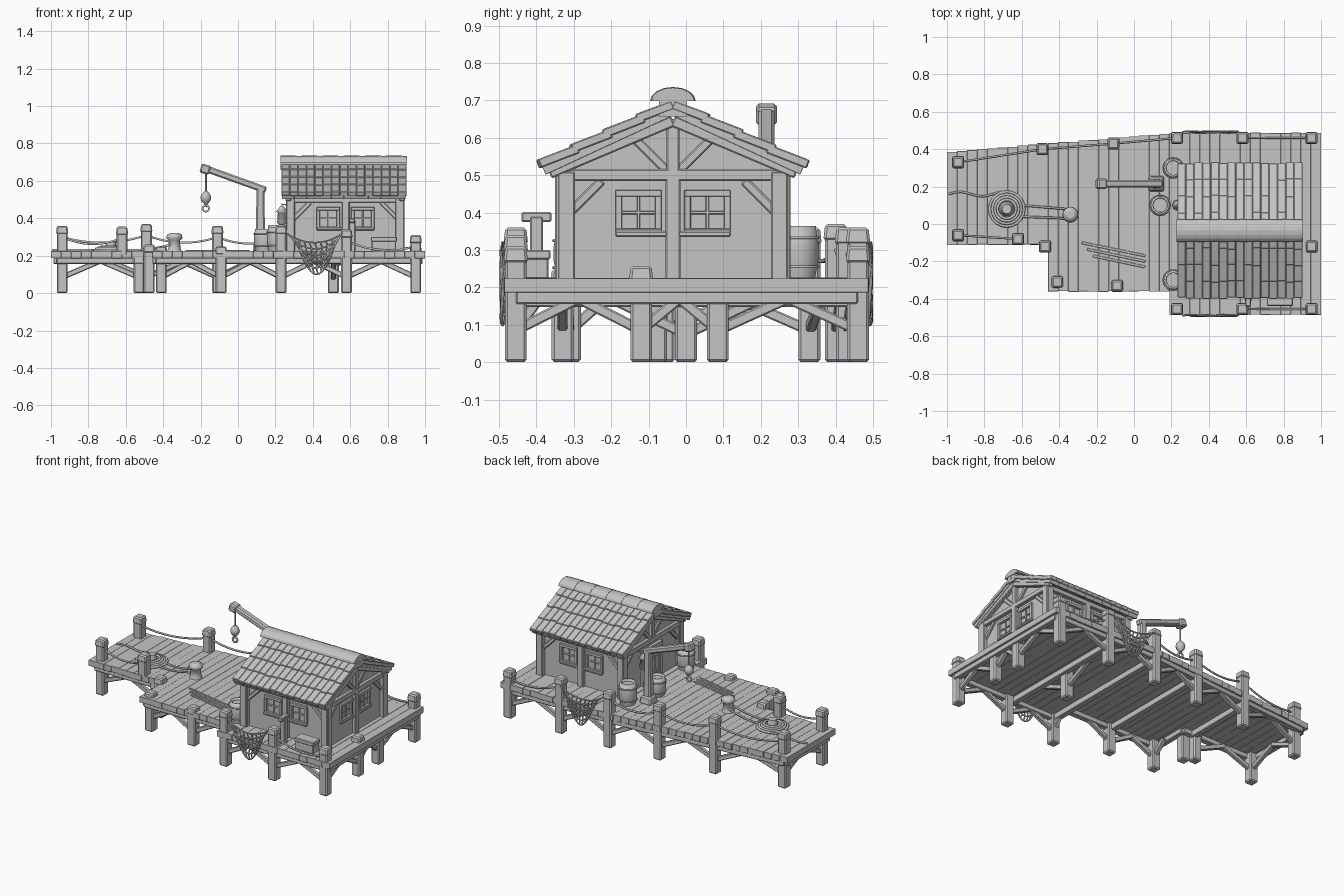
import bpy, bmesh, math, random
from mathutils import Vector, Matrix

random.seed(4)
if "Cube" in bpy.data.objects:
    bpy.data.objects.remove(bpy.data.objects["Cube"])

GREY = (0.56, 0.56, 0.56, 1)
mat = bpy.data.materials.new("weathered grey")
mat.use_nodes = True
mat.diffuse_color = GREY
mat.node_tree.nodes["Principled BSDF"].inputs["Base Color"].default_value = GREY


def finish(bm, name, bevel=0.004):
    me = bpy.data.meshes.new(name)
    bm.to_mesh(me)
    bm.free()
    ob = bpy.data.objects.new(name, me)
    bpy.context.collection.objects.link(ob)
    me.materials.append(mat)
    if bevel:
        m = ob.modifiers.new("soft edges", "BEVEL")
        m.width, m.segments, m.limit_method = bevel, 1, "ANGLE"
    return ob


def beam(bm, a, b, w, h, taper=1.0):
    """Square timber from a to b, w wide and h high."""
    a, b = Vector(a), Vector(b)
    d = (b - a).normalized()
    ref = Vector((0, 1, 0)) if abs(d.z) > 0.95 else Vector((0, 0, 1))
    side = ref.cross(d).normalized()
    up = d.cross(side)
    rot = Matrix((side, up, d)).transposed().to_4x4()
    mtx = Matrix.Translation((a + b) / 2) @ rot @ Matrix.Diagonal((w, h, (b - a).length, 1))
    vs = bmesh.ops.create_cube(bm, size=1)["verts"]
    for v in vs:
        if v.co.z > 0:
            v.co.x *= taper
            v.co.y *= taper
    bmesh.ops.transform(bm, matrix=mtx, verts=vs)


def lathe(name, profile, loc, n=14):
    """Turned part from (radius, height) pairs."""
    bm = bmesh.new()
    rings = [[bm.verts.new((r * math.cos(t * math.tau / n) + loc[0],
                            r * math.sin(t * math.tau / n) + loc[1], z + loc[2]))
              for t in range(n)] for r, z in profile]
    for lo, hi in zip(rings, rings[1:]):
        for i in range(n):
            bm.faces.new((lo[i], lo[(i + 1) % n], hi[(i + 1) % n], hi[i]))
    bm.faces.new(rings[0][::-1])
    bm.faces.new(rings[-1])
    ob = finish(bm, name, 0)
    for p in ob.data.polygons:
        p.use_smooth = len(p.vertices) == 4


def rope(name, paths, r=0.006, closed=False):
    cu = bpy.data.curves.new(name, "CURVE")
    cu.dimensions, cu.bevel_depth, cu.bevel_resolution = "3D", r, 1
    for pts in paths:
        sp = cu.splines.new("POLY")
        sp.points.add(len(pts) - 1)
        for p, q in zip(sp.points, pts):
            p.co = (*q, 1)
        sp.use_cyclic_u = closed
    cu.materials.append(mat)
    bpy.context.collection.objects.link(bpy.data.objects.new(name, cu))


def circle(c, r, n=20, axis="z"):
    out = []
    for i in range(n):
        u, v = r * math.cos(i * math.tau / n), r * math.sin(i * math.tau / n)
        out.append(Vector(c) + Vector((u, v, 0) if axis == "z" else (u, 0, v)))
    return out


def sag(a, b, depth, n=12):
    a, b = Vector(a), Vector(b)
    return [a.lerp(b, i / n) - Vector((0, 0, depth * 4 * i / n * (1 - i / n))) for i in range(n + 1)]


# Deck boards following the stepped outline
def y_back(x):
    return 0.385 + 0.1 * (x + 1) / 1.2 if x < 0.2 else 0.488


def y_front(x):
    return -0.11 if x < -0.46 else -0.36 if x < 0.19 else -0.485


bm = bmesh.new()
count = 37
step = 2 / count
for i in range(count):
    x = -1 + (i + 0.5) * step
    z = 0.206 + random.uniform(-0.001, 0.001)
    e = random.uniform(-0.003, 0.002)
    beam(bm, (x, y_front(x) + e, z), (x, y_back(x) + e, z), step, 0.038)
finish(bm, "deck_boards", 0.001)

# Edge and cross beams below the boards
edge = [(-0.97, 0.36), (-0.97, -0.08), (-0.44, -0.08), (-0.44, -0.33), (0.22, -0.33),
        (0.22, -0.455), (0.97, -0.455), (0.97, 0.46), (0.2, 0.46)]
bm = bmesh.new()
for p, q in zip(edge, edge[1:] + edge[:1]):
    beam(bm, (*p, 0.173), (*q, 0.173), 0.035, 0.034)
for x in (-0.51, -0.1, 0.23, 0.54):
    beam(bm, (x, y_front(x) + 0.03, 0.168), (x, y_back(x) - 0.03, 0.168), 0.035, 0.04)
finish(bm, "under_beams")

# Posts, as x, y and top height, in order round the deck
posts = [(-0.94, 0.33, 0.36), (-0.49, 0.40, 0.37), (-0.11, 0.43, 0.36), (0.23, 0.46, 0.36),
         (0.58, 0.46, 0.36), (0.95, 0.46, 0.31), (0.95, 0.085, 0.2), (0.95, -0.12, 0.257),
         (0.95, -0.455, 0.31), (0.58, -0.455, 0.34), (0.23, -0.455, 0.36), (-0.09, -0.33, 0.25),
         (-0.41, -0.31, 0.25), (-0.475, -0.12, 0.26), (-0.53, -0.08, 0.2), (-0.94, -0.06, 0.36)]
RAIL_POST = (-0.62, -0.08, 0.355)
bm = bmesh.new()
for x, y, z in posts + [RAIL_POST]:
    foot = 0.2 if (x, y, z) == RAIL_POST else 0
    beam(bm, (x, y, foot), (x, y, z - 0.03), 0.058, 0.058)
    beam(bm, (x, y, z - 0.045), (x, y, z), 0.066, 0.066, 0.85)
beam(bm, (0.51, 0, 0), (0.51, 0, 0.2), 0.06, 0.06)
finish(bm, "posts", 0.007)

# Diagonal braces between neighbouring posts, following the deck edge at its corners
bm = bmesh.new()
for p, q in zip(posts, posts[1:] + posts[:1]):
    for a, b in ((p, q), (q, p)):
        d = Vector((b[0] - a[0], b[1] - a[1], 0))
        if a[1] < -0.1 and abs(d.y) > 0.1 and abs(d.x) > 0.05:
            d = Vector((0, d.y, 0)) if d.y > 0 else Vector((d.x, 0, 0))
        if d.length > 0.12:
            start = Vector((a[0], a[1], 0.085))
            beam(bm, start, start + d * min(0.5, 0.2 / d.length) + Vector((0, 0, 0.085)), 0.026, 0.028)
for s in (-1, 1):
    beam(bm, (0.51, 0, 0.075), (0.51, s * 0.2, 0.17), 0.026, 0.028)
finish(bm, "braces")

# Railing ropes
spans = [(posts[i], posts[i + 1]) for i in (0, 1, 2, 4, 8)] + [(RAIL_POST, posts[-1])]
rope("rail_ropes", [sag((*a[:2], a[2] - 0.06), (*b[:2], b[2] - 0.06), 0.035) for a, b in spans])

# Fishing nets hung over both long sides
for name, y in (("front_net", -0.49), ("back_net", 0.492)):
    def knot(u, v):
        return (0.26 + 0.06 * v + (0.3 - 0.1 * v) * u, y + 0.004 * math.sin(9 * u + 5 * v),
                0.32 - 0.05 * v - (0.05 + 0.12 * v) * 4 * u * (1 - u))
    rows = [[knot(i / 12, j / 5) for i in range(13)] for j in range(6)]
    cols = [[knot((i + 0.4 * (j % 2)) / 10, j / 5) for j in range(6)] for i in range(1, 10)]
    rope(name, rows + cols, 0.0045)

# House body: gabled prism
YC, X0, X1, YF, YB = -0.035, 0.28, 0.865, -0.32, 0.25
bm = bmesh.new()
ends = [[bm.verts.new((x, y, z)) for y, z in
         ((YF, 0.21), (YB, 0.21), (YB, 0.51), (YC, 0.645), (YF, 0.51))] for x in (X0, X1)]
bm.faces.new(ends[0][::-1])
bm.faces.new(ends[1])
for i in range(5):
    j = (i + 1) % 5
    bm.faces.new((ends[0][i], ends[0][j], ends[1][j], ends[1][i]))
bmesh.ops.recalc_face_normals(bm, faces=bm.faces)
finish(bm, "house_walls", 0)

# Timber frame, windows and door, laid out on each wall in (along, height, out)
walls = {"right": lambda u, z, o: (X0 - o, YC + u, z), "left": lambda u, z, o: (X1 + o, YC + u, z),
         "front": lambda u, z, o: (0.575 + u, YF - o, z), "back": lambda u, z, o: (0.575 + u, YB + o, z)}
frame, windows = bmesh.new(), bmesh.new()


def strip(bm, at, a, b, w, out=0.0):
    beam(bm, at(*a, out), at(*b, out), w, w)


for name, at in walls.items():
    half = 0.292
    strip(frame, at, (-half - 0.02, 0.5), (half + 0.02, 0.5), 0.032, 0.006)
    for s in (-1, 1):
        strip(frame, at, (s * half, 0.22), (s * half, 0.51), 0.046)
        strip(frame, at, (s * 0.28, 0.395), (s * 0.19, 0.485), 0.024)
    if name in ("left", "right"):
        strip(frame, at, (0, 0.5), (0, 0.65), 0.034, 0.004)
        for s in (-1, 1):
            strip(frame, at, (0.015 * s, 0.51), (s * 0.1, 0.595), 0.024)
            strip(frame, at, (s * 0.33, 0.505), (0, 0.645), 0.03, 0.012)
    if name == "right":
        # Door with frame, ledges and handle
        for i in range(4):
            u = (i - 1.5) * 0.036
            strip(windows, at, (u, 0.23), (u, 0.43), 0.034, -0.008)
        for s in (-1, 1):
            strip(frame, at, (s * 0.085, 0.22), (s * 0.085, 0.45), 0.026, 0.006)
        strip(frame, at, (-0.1, 0.445), (0.1, 0.445), 0.028, 0.008)
        for z in (0.28, 0.38):
            strip(windows, at, (-0.07, z), (0.07, z), 0.016, 0.008)
        strip(windows, at, (0.05, 0.32), (0.05, 0.345), 0.01, 0.016)
        continue
    strip(frame, at, (0, 0.22), (0, 0.5), 0.04, 0.002)
    strip(frame, at, (-0.155, 0.343), (0.155, 0.343), 0.016, 0.012)
    for c in (-0.092, 0.092):
        for s in (-1, 1):
            strip(windows, at, (c + s * 0.053, 0.345), (c + s * 0.053, 0.455), 0.018, 0.004)
            strip(windows, at, (c - 0.062, 0.4 + s * 0.052), (c + 0.062, 0.4 + s * 0.052), 0.018, 0.006)
        strip(windows, at, (c, 0.35), (c, 0.45), 0.009, 0.002)
        strip(windows, at, (c - 0.05, 0.4), (c + 0.05, 0.4), 0.009, 0.002)
finish(frame, "house_timber_frame")
finish(windows, "windows_and_door", 0.002)

# Roof: overlapping rows of shingles on each slope, boards beneath
shingles, under = bmesh.new(), bmesh.new()
for s in (-1, 1):
    def slope(x, off, lift):
        return (x, YC + s * off, 0.54 + 0.4625 * (0.355 - off) + lift)
    for k in range(10):
        x = 0.235 + (k + 0.5) * 0.066
        beam(under, slope(x, 0.345, -0.032), slope(x, 0, -0.032), 0.066, 0.024)
    for row in range(4):
        lo = 0.358 - 0.088 * row
        for k in range(15):
            x = 0.232 + (k + 0.5) * 0.0446
            j = random.uniform(-0.004, 0.004)
            beam(shingles, slope(x, lo + j, -0.008), slope(x, max(lo - 0.105, 0), -0.016), 0.0446, 0.024)
finish(under, "roof_boards", 0.001)
finish(shingles, "roof_shingles", 0.003)

# Ridge cap: shallow rounded tiles over a narrower ridge beam
bm = bmesh.new()
n = 8
for k in range(6):
    x = 0.226 + k * 0.113
    arcs = [[bm.verts.new((xx, YC + r * math.cos(i * math.pi / n), 0.698 + 0.62 * r * math.sin(i * math.pi / n)))
             for i in range(n + 1)] for xx, r in ((x, 0.061), (x + 0.113, 0.058))]
    for i in range(n):
        bm.faces.new((arcs[0][i], arcs[0][i + 1], arcs[1][i + 1], arcs[1][i]))
    bm.faces.new(arcs[0][::-1])
    bm.faces.new(arcs[1])
    bm.faces.new((arcs[0][0], arcs[1][0], arcs[1][n], arcs[0][n]))
bmesh.ops.recalc_face_normals(bm, faces=bm.faces)
beam(bm, (0.228, YC, 0.68), (0.9, YC, 0.68), 0.075, 0.045)
finish(bm, "ridge_cap", 0)

# Crane with chain, float and hook
bm = bmesh.new()
CY = 0.215
beam(bm, (0.12, CY, 0.22), (0.12, CY, 0.57), 0.05, 0.05, 0.85)
beam(bm, (0.12, CY, 0.22), (0.12, CY, 0.27), 0.085, 0.085, 0.8)
beam(bm, (0.15, CY, 0.55), (-0.19, CY, 0.672), 0.042, 0.036)
beam(bm, (-0.2, CY, 0.67), (-0.15, CY, 0.655), 0.056, 0.05)
finish(bm, "crane", 0.008)
rope("crane_line", [[(-0.172, CY, 0.65), (-0.172, CY, 0.46)]], 0.005)
rope("crane_hook", [circle((-0.172, CY, 0.453), 0.017, 12, "x")], 0.006, True)
lathe("crane_pulley", [(0.008, -0.035), (0.024, -0.018), (0.029, 0), (0.024, 0.018), (0.008, 0.035)],
      (-0.172, CY, 0.51), 12)

# Barrels, bollard and coil post
for i, (x, y, h) in enumerate(((0.14, 0.1, 0.12), (0.21, 0.3, 0.14), (0.21, -0.3, 0.13))):
    lathe("barrel_%d" % (i + 1), [(0.046, 0), (0.055, h * 0.35), (0.055, h * 0.65), (0.048, h),
                                 (0.039, h), (0.038, h - 0.015)], (x, y, 0.224))
    rope("barrel_hoops_%d" % (i + 1), [circle((x, y, 0.224 + h * f), 0.054) for f in (0.22, 0.78)], 0.004, True)
lathe("bollard", [(0.04, 0), (0.032, 0.02), (0.03, 0.06), (0.043, 0.07), (0.04, 0.09), (0.02, 0.1)],
      (-0.34, 0.05, 0.222))
lathe("coil_post", [(0.04, 0), (0.03, 0.03), (0.026, 0.055)], (-0.68, 0.08, 0.222), 10)

# Rope coil and loose lines
rope("rope_coil", [circle((-0.68, 0.08, 0.23 + 0.006 * k), r)
                   for k, r in enumerate((0.092, 0.078, 0.064, 0.05))], 0.008, True)
rope("loose_rope", [[(-0.99 + 0.03 * i, 0.16 + 0.012 * math.sin(i * 0.8), 0.23) for i in range(12)],
                    sag((-0.6, 0.1, 0.232), (-0.36, 0.08, 0.26), 0.012),
                    sag((-0.62, 0.04, 0.232), (-0.36, 0.03, 0.26), 0.012)])

# Poles on the deck, crate, and a standing crossbar by the front wall
bm = bmesh.new()
for k in range(3):
    beam(bm, (-0.28 + 0.03 * k, -0.1 - 0.035 * k, 0.226), (0.06, -0.17 - 0.03 * k, 0.226), 0.014, 0.01)
finish(bm, "deck_poles", 0.002)
bm = bmesh.new()
beam(bm, (0.78, -0.4, 0.222), (0.78, -0.4, 0.295), 0.13, 0.065)
beam(bm, (0.78, -0.4, 0.275), (0.78, -0.4, 0.3), 0.14, 0.075)
finish(bm, "crate")
bm = bmesh.new()
beam(bm, (0.61, -0.4, 0.222), (0.61, -0.4, 0.39), 0.035, 0.035)
beam(bm, (0.61, -0.44, 0.388), (0.61, -0.36, 0.388), 0.03, 0.026)
finish(bm, "net_stand")

# Lantern on the door side
lathe("lantern", [(0.014, -0.05), (0.026, -0.04), (0.022, 0.015), (0.032, 0.02), (0.008, 0.05)],
      (0.235, 0.1, 0.415), 8)
rope("lantern_bracket", [[(0.28, 0.1, 0.47), (0.235, 0.1, 0.475), (0.235, 0.1, 0.45)]], 0.005)
